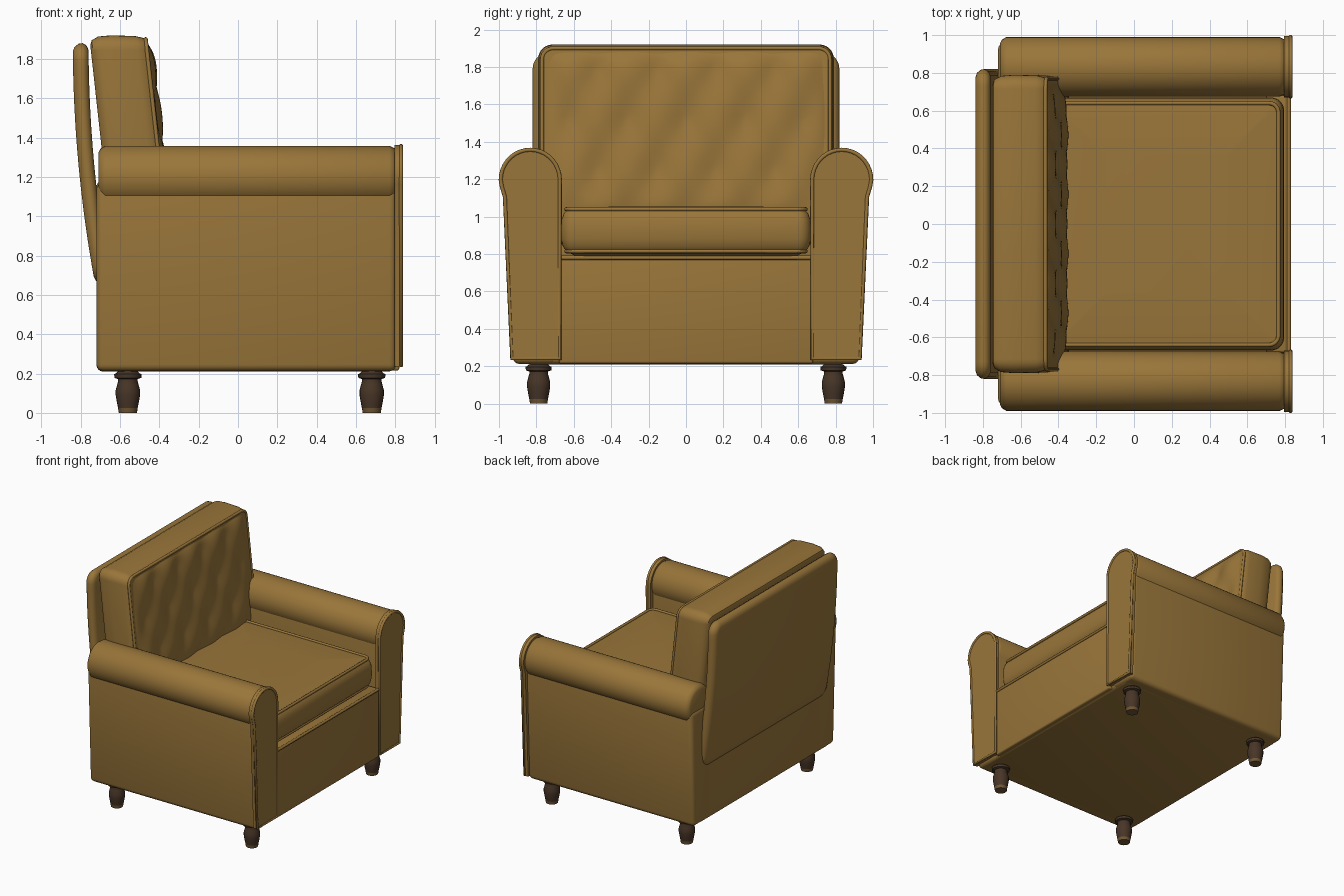
import bpy, bmesh, math
from mathutils import Vector

if "Cube" in bpy.data.objects:
    bpy.data.objects.remove(bpy.data.objects["Cube"])


def material(name, rgb):
    m = bpy.data.materials.new(name)
    m.diffuse_color = (*rgb, 1)
    m.use_nodes = True
    m.node_tree.nodes["Principled BSDF"].inputs["Base Color"].default_value = m.diffuse_color
    return m


FABRIC = material("mustard_fabric", (0.32, 0.18, 0.042))
WOOD = material("dark_wood", (0.065, 0.036, 0.02))
TIP = material("leg_tip", (0.16, 0.095, 0.035))


def finish(name, bm, mats=(FABRIC,), angle=40):
    bmesh.ops.recalc_face_normals(bm, faces=bm.faces)
    me = bpy.data.meshes.new(name)
    bm.to_mesh(me)
    bm.free()
    ob = bpy.data.objects.new(name, me)
    bpy.context.collection.objects.link(ob)
    for m in mats:
        me.materials.append(m)
    bpy.ops.object.select_all(action='DESELECT')
    ob.select_set(True)
    bpy.context.view_layer.objects.active = ob
    bpy.ops.object.shade_smooth_by_angle(angle=math.radians(angle))
    return ob


def prism(name, pts, x0, x1, bevel=0.0, seg=4):
    """Extrude a (y, z) outline along x."""
    bm = bmesh.new()
    face = bm.faces.new([bm.verts.new((x0, y, z)) for y, z in pts])
    ext = bmesh.ops.extrude_face_region(bm, geom=[face])["geom"]
    for v in ext:
        if isinstance(v, bmesh.types.BMVert):
            v.co.x = x1
    if bevel:
        bmesh.ops.bevel(bm, geom=bm.edges[:], offset=bevel, segments=seg,
                        profile=0.5, affect='EDGES')
    return finish(name, bm)


def box(name, x0, x1, hy, z0, z1, bevel):
    return prism(name, [(-hy, z0), (hy, z0), (hy, z1), (-hy, z1)], x0, x1, bevel)


def rounded_rect(ha, hb, r, n=6):
    pts = []
    for k, (sa, sb) in enumerate(((1, 1), (-1, 1), (-1, -1), (1, -1))):
        for i in range(n + 1):
            t = math.pi / 2 * (k + i / n)
            pts.append((sa * (ha - r) + r * math.cos(t), sb * (hb - r) + r * math.sin(t)))
    return pts


def loft(name, center, ha, hb, r, rings, axis, cuts=(), shape=None, n=6):
    """Stack inset rounded rectangles along x or z; cut rows and bend if asked."""
    bm = bmesh.new()
    loops = []
    for t, inset in rings:
        loop = []
        for a, b in rounded_rect(ha - inset, hb - inset, max(r - inset, 0.012), n):
            p = (t, a, b) if axis == 'x' else (a, b, t)
            loop.append(bm.verts.new(Vector(p) + Vector(center)))
        loops.append(loop)
    for lo, hi in zip(loops, loops[1:]):
        for i in range(len(lo)):
            j = (i + 1) % len(lo)
            bm.faces.new((lo[i], lo[j], hi[j], hi[i]))
    bm.faces.new(loops[0])
    bm.faces.new(loops[-1])
    bmesh.ops.remove_doubles(bm, verts=bm.verts, dist=0.0001)
    for z in cuts:
        bmesh.ops.bisect_plane(bm, geom=bm.verts[:] + bm.edges[:] + bm.faces[:],
                               plane_co=(0, 0, z), plane_no=(0, 0, 1))
    if shape:
        for v in bm.verts:
            v.co.x += shape(v.co.z)
    return finish(name, bm)


def piping(name, pts, radius=0.011, cyclic=True):
    cu = bpy.data.curves.new(name, 'CURVE')
    cu.dimensions = '3D'
    cu.bevel_depth = radius
    cu.bevel_resolution = 2
    sp = cu.splines.new('POLY')
    sp.points.add(len(pts) - 1)
    for p, co in zip(sp.points, pts):
        p.co = (*co, 1)
    sp.use_cyclic_u = cyclic
    cu.materials.append(FABRIC)
    ob = bpy.data.objects.new(name, cu)
    bpy.context.collection.objects.link(ob)
    bpy.ops.object.select_all(action='DESELECT')
    ob.select_set(True)
    bpy.context.view_layer.objects.active = ob
    bpy.ops.object.convert(target='MESH')


# Seat base, front rail and rear frame
box("seat_base", -0.72, 0.80, 0.86, 0.21, 0.77, 0.035)
box("front_rail", 0.70, 0.82, 0.68, 0.215, 0.785, 0.012)
box("rear_frame", -0.72, -0.50, 0.72, 0.22, 1.18, 0.03)
piping("front_rail_piping", [(0.82, -0.67, 0.78), (0.82, 0.67, 0.78)], cyclic=False)

# Arms: tapered side, rolled top, front panel with piping
for s, side in ((1, "left"), (-1, "right")):
    outline = [(0.69, 0.212), (0.925, 0.212), (0.96, 1.17), (0.69, 1.17)]
    prism(side + "_arm_side", [(s * y, z) for y, z in outline], -0.72, 0.805, 0.035)
    loft(side + "_arm_roll", (0, s * 0.832, 1.2), 0.158, 0.158, 0.158,
         [(-0.71, 0.035), (-0.70, 0.015), (-0.675, 0), (0.77, 0), (0.795, 0.012), (0.805, 0.03)],
         'x', n=8)
    panel = [(0.67, 0.235), (0.67, 1.2)]
    panel += [(0.833 - 0.163 * math.cos(t), 1.2 + 0.163 * math.sin(t))
              for t in (math.pi * i / 18 for i in range(1, 19))]
    panel += [(0.99, 1.165), (0.973, 1.11), (0.935, 0.235)]
    panel = [(s * y, z) for y, z in panel]
    prism(side + "_arm_front", panel, 0.795, 0.832)
    cy, cz = s * 0.82, 0.8
    piping(side + "_arm_piping", [(0.829, cy + (y - cy) * 0.97, cz + (z - cz) * 0.99)
                                  for y, z in panel])

# Seat cushion with bulging sides, crowned top and piped seams
loft("seat_cushion", (0.17, 0, 0), 0.625, 0.67, 0.07,
     [(0.79, 0.08), (0.81, 0.035), (0.84, 0.012), (0.88, 0.002), (0.93, 0), (0.98, 0.004),
      (1.015, 0.016), (1.038, 0.036), (1.046, 0.12), (1.055, 0.3)], 'z')
for z, name in ((1.04, "seat_top_piping"), (0.815, "seat_lower_piping")):
    piping(name, [(a + 0.17, b, z) for a, b in rounded_rect(0.595, 0.64, 0.05)])


# Leaning back cushion
def lean(z):
    return -0.11 * (z - 1.36)


loft("back_cushion", (0, 0, 1.385), 0.79, 0.535, 0.075,
     [(-0.695, 0.05), (-0.685, 0.025), (-0.65, 0.006), (-0.58, 0), (-0.46, 0.004),
      (-0.42, 0.014), (-0.405, 0.03)], 'x', shape=lean)
piping("back_cushion_piping", [(-0.41 + lean(b + 1.385), a, b + 1.385)
                               for a, b in rounded_rect(0.77, 0.515, 0.06)])

# Tufted face: soft diamonds pulled in at the button points
bm = bmesh.new()
NY, NZ = 72, 44
grid = []
for j in range(NZ + 1):
    row = []
    for i in range(NY + 1):
        u, w = 2 * i / NY - 1, 2 * j / NZ - 1
        y, z = 0.757 * u, 1.44 + 0.45 * w
        p = y / 0.315 + (z - 1.52) / 0.54
        q = y / 0.315 - (z - 1.52) / 0.54
        puff = 0.5 * (math.sin(math.pi * p) ** 2 + math.sin(math.pi * q) ** 2)
        edge = (1 - u ** 10) * (1 - w ** 10)
        x = -0.412 + edge * (0.01 + 0.034 * puff ** 0.7) + lean(z)
        row.append(bm.verts.new((x, y, z)))
    grid.append(row)
for a, b in zip(grid, grid[1:]):
    for i in range(NY):
        bm.faces.new((a[i], a[i + 1], b[i + 1], b[i]))
finish("tufted_face", bm, angle=60)

# Curved outer back board
loft("back_board", (0, 0, 1.265), 0.82, 0.615, 0.09,
     [(-0.84, 0.045), (-0.832, 0.02), (-0.81, 0.002), (-0.79, 0), (-0.77, 0.012), (-0.76, 0.035)],
     'x', cuts=[0.75 + 0.1 * i for i in range(11)],
     shape=lambda z: 0.0755 * (1.88 - z) ** 2)

# Turned legs with lighter tips
LEG = [(0, 0), (0.046, 0), (0.05, 0.025), (0.055, 0.05), (0.062, 0.09), (0.062, 0.115),
       (0.054, 0.145), (0.05, 0.16), (0.05, 0.172), (0.068, 0.178), (0.07, 0.197),
       (0.062, 0.2), (0.045, 0.215), (0, 0.215)]
for x, fb in ((0.68, "front"), (-0.56, "rear")):
    for y, side in ((0.788, "left"), (-0.788, "right")):
        bm = bmesh.new()
        vs = [bm.verts.new((r, 0, z)) for r, z in LEG]
        es = [bm.edges.new(e) for e in zip(vs, vs[1:])]
        bmesh.ops.spin(bm, geom=vs + es, cent=(0, 0, 0), axis=(0, 0, 1),
                       angle=math.tau, steps=20)
        bmesh.ops.remove_doubles(bm, verts=bm.verts, dist=0.0005)
        for f in bm.faces:
            f.material_index = 1 if f.calc_center_median().z < 0.025 else 0
        bmesh.ops.translate(bm, verts=bm.verts, vec=(x, y, 0))
        finish(f"{fb}_{side}_leg", bm, (WOOD, TIP))
